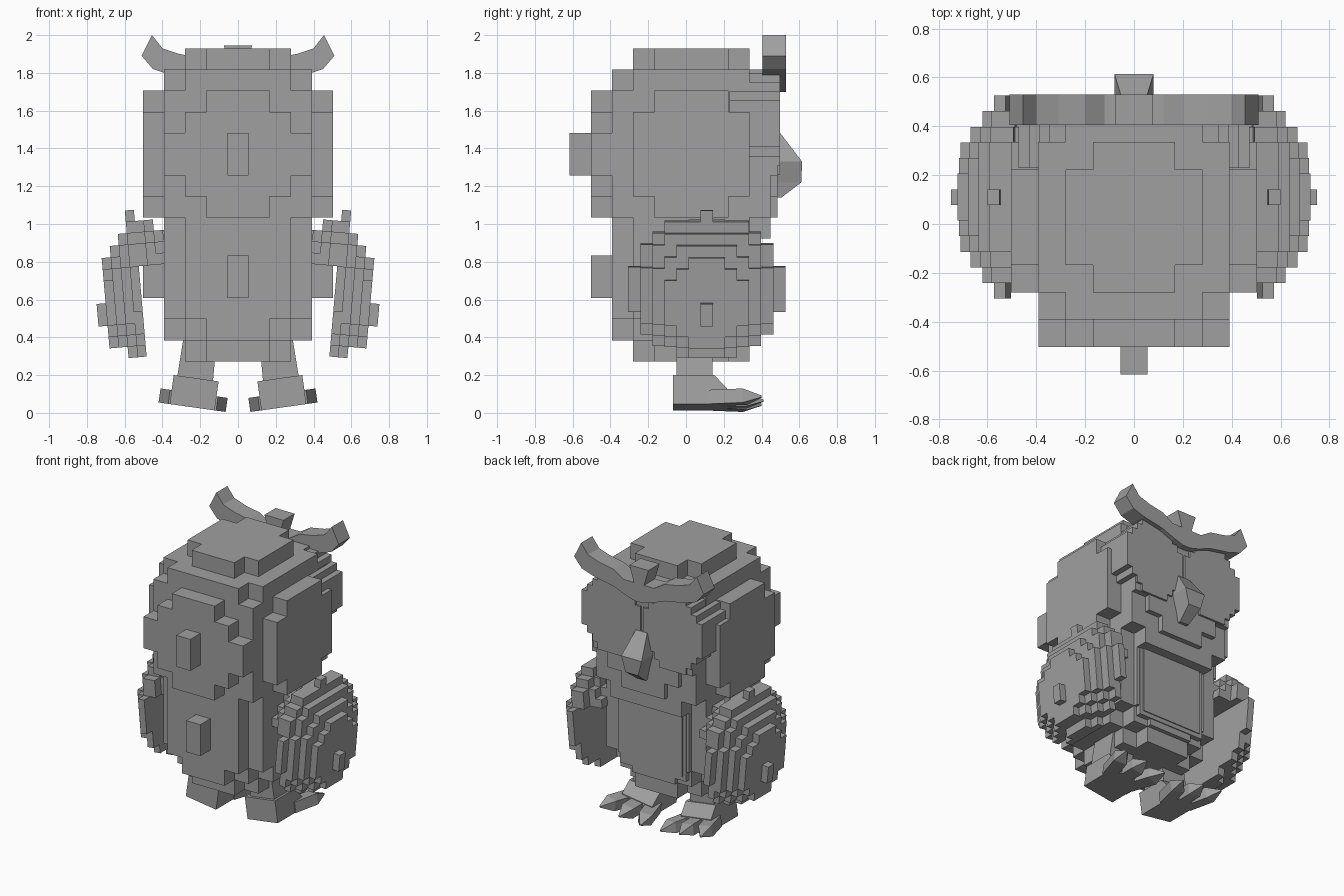
import bpy, bmesh, math
from mathutils import Matrix, Vector

cube = bpy.data.objects.get("Cube")
if cube:
    bpy.data.objects.remove(cube, do_unlink=True)

grey = bpy.data.materials.new("stone_grey")
grey.use_nodes = True
colour = (0.35, 0.35, 0.35, 1)
grey.diffuse_color = colour
for node in grey.node_tree.nodes:
    if node.type == 'BSDF_PRINCIPLED':
        node.inputs["Base Color"].default_value = colour


def finish(name, bm, matrix=None, mirror=False):
    """Turn a bmesh into a flat shaded object, optionally mirrored across x."""
    if matrix:
        bm.transform(matrix)
    mesh = bpy.data.meshes.new(name)
    bm.to_mesh(mesh)
    bm.free()
    mesh.materials.append(grey)
    obj = bpy.data.objects.new(name, mesh)
    bpy.context.collection.objects.link(obj)
    if mirror:
        obj.modifiers.new("Mirror", 'MIRROR').use_mirror_merge = False
    return obj


def blocks(name, cells, place, **options):
    """Skin a set of integer cells; place maps a grid corner to a position."""
    bm = bmesh.new()
    corners = {}

    def corner(key):
        if key not in corners:
            corners[key] = bm.verts.new(place(*key))
        return corners[key]

    for cell in cells:
        for a in range(3):
            for side in (0, 1):
                near = list(cell)
                near[a] += 2 * side - 1
                if tuple(near) in cells:
                    continue
                loop = []
                for u, v in ((0, 0), (1, 0), (1, 1), (0, 1)):
                    key = list(cell)
                    key[a] += side
                    key[(a + 1) % 3] += u
                    key[(a + 2) % 3] += v
                    loop.append(corner(tuple(key)))
                bm.faces.new(loop if side else loop[::-1])
    return finish(name, bm, **options)


def loft(bm, rings):
    """Bridge rings of points into a closed solid."""
    rows = [[bm.verts.new(p) for p in r] for r in rings]
    n = len(rows[0])
    for a, b in zip(rows, rows[1:]):
        for i in range(n):
            bm.faces.new((a[i], a[(i + 1) % n], b[(i + 1) % n], b[i]))
    bm.faces.new(rows[0][::-1])
    bm.faces.new(rows[-1])
    bmesh.ops.recalc_face_normals(bm, faces=bm.faces[:])
    return [v for row in rows for v in row]


def section(y, x0, x1, z0, z1):
    return [(x0, y, z0), (x1, y, z0), (x1, y, z1), (x0, y, z1)]


def level(z, x0, x1, y0, y1):
    return [(x0, y0, z), (x1, y0, z), (x1, y1, z), (x0, y1, z)]


# Head and body: stepped balls, with the middle cells stretched
S = 0.112


def ball_place(centre_z, front):
    def place(i, j, k):
        y = (j - 0.5) * S + (S / 2 if j > 0 else 0)
        z = (k - 0.5) * S + (S / 2 if k > 0 else -S / 2)
        return Vector(((i - 0.5) * S, min(y, front), centre_z + z))
    return place


span = range(-5, 6)
grid = [(i, j, k) for i in span for j in span for k in span]


def in_head(i, j, k):
    r = i * i + j * j + k * k
    side_pad = abs(j) == 4 and abs(i) == 3 and k == 0
    return r <= 22 or side_pad or (i, j, k) == (0, -5, 0)


def in_body(i, j, k):
    r = i * i + j * j + k * k
    nub = r == 16 and k == 0 and j < 4 and i * j == 0
    return r <= 14 or nub


blocks("head", {c for c in grid if in_head(*c)}, ball_place(1.37, 0.484))
blocks("body", {c for c in grid if in_body(*c)}, ball_place(0.72, 0.365))

# Belly panel: two thin stacked plates
for name, half, low, high, y in (("belly_frame", 0.26, 0.43, 0.99, 0.372),
                                 ("belly_panel", 0.235, 0.46, 0.965, 0.379)):
    bm = bmesh.new()
    loft(bm, [section(0.3, -half, half, low, high), section(y, -half, half, low, high)])
    finish(name, bm)

# Eyes: stepped discs, slightly taller than wide
eye_cells = {(i, 0, k) for i in span for k in span if i * i + k * k <= 30}
blocks("eyes", eye_cells,
       lambda i, j, k: (0.242 + (i - 0.5) * 0.042, 0.23 + 0.268 * j, 1.53 + (k - 0.5) * 0.049),
       mirror=True)

# Brow: one half profile, reflected and extruded
half = [(0.075, 1.945), (0.04, 1.83), (0.12, 1.83), (0.2, 1.88), (0.31, 1.90),
        (0.4, 1.93), (0.455, 2.0), (0.51, 1.89), (0.45, 1.82), (0.36, 1.79),
        (0.2, 1.76), (0.1, 1.72), (0.03, 1.70)]
outline = half + [(-x, z) for x, z in reversed(half)]
bm = bmesh.new()
loft(bm, [[(x, y, z) for x, z in outline] for y in (0.405, 0.53)])
finish("brow", bm)

# Beak
bm = bmesh.new()
loft(bm, [level(z, -w, w, 0.46, y) for z, y, w in
          ((1.48, 0.5, 0.045), (1.33, 0.615, 0.08), (1.22, 0.61, 0.05), (1.14, 0.505, 0.035))])
finish("beak", bm)

# Wings: stepped discs from outside in, each with its radius and lift in cells
discs = [(0.6, -1.5), (3.9, -0.5), (4.8, 0), (5.6, 0.3), (6.3, 0.7),
         (6, 0.9), (5.4, 0.9), (4.5, 1), (4, 1)]
W = range(-8, 9)
wing_cells = set()
for layer, (radius, lift) in enumerate(discs):
    for j in W:
        for k in W:
            shoulder = layer < 5 or k >= 3
            if j * j + (k - lift) ** 2 <= radius * radius and shoulder:
                wing_cells.add((-layer, j, k))

blocks("wings", wing_cells,
       lambda i, j, k: (0.11 + i * 0.048, (j - 0.5) * 0.064, (k - 0.5) * 0.06),
       mirror=True,
       matrix=Matrix.Translation((0.594, 0.11, 0.62)) @ Matrix.Rotation(math.radians(5), 4, 'Y'))

# Legs
bm = bmesh.new()
loft(bm, [level(0.14, 0.135, 0.33, -0.05, 0.14), level(0.42, 0.11, 0.285, -0.05, 0.14)])
finish("legs", bm, mirror=True)

# Feet: heel block, sloping instep and three clawed toes
bm = bmesh.new()
loft(bm, [section(-0.07, -0.12, 0.12, 0, 0.155),
          section(0.15, -0.12, 0.12, 0, 0.155),
          section(0.22, -0.12, 0.12, 0, 0.08)])
for side in (-1, 0, 1):
    toe = loft(bm, [section(0, -0.045, 0.045, 0, 0.075),
                    section(0.185, -0.045, 0.045, 0, 0.075),
                    section(0.275, -0.006, 0.006, 0.03, 0.04)])
    turn = Matrix.Rotation(math.radians(-16 * side), 4, 'Z')
    bmesh.ops.transform(bm, verts=toe,
                        matrix=Matrix.Translation((0.085 * side, 0.135, 0)) @ turn)
finish("feet", bm, mirror=True,
       matrix=Matrix.Translation((0.243, 0, 0.03)) @ Matrix.Rotation(math.radians(-8), 4, 'Y'))
